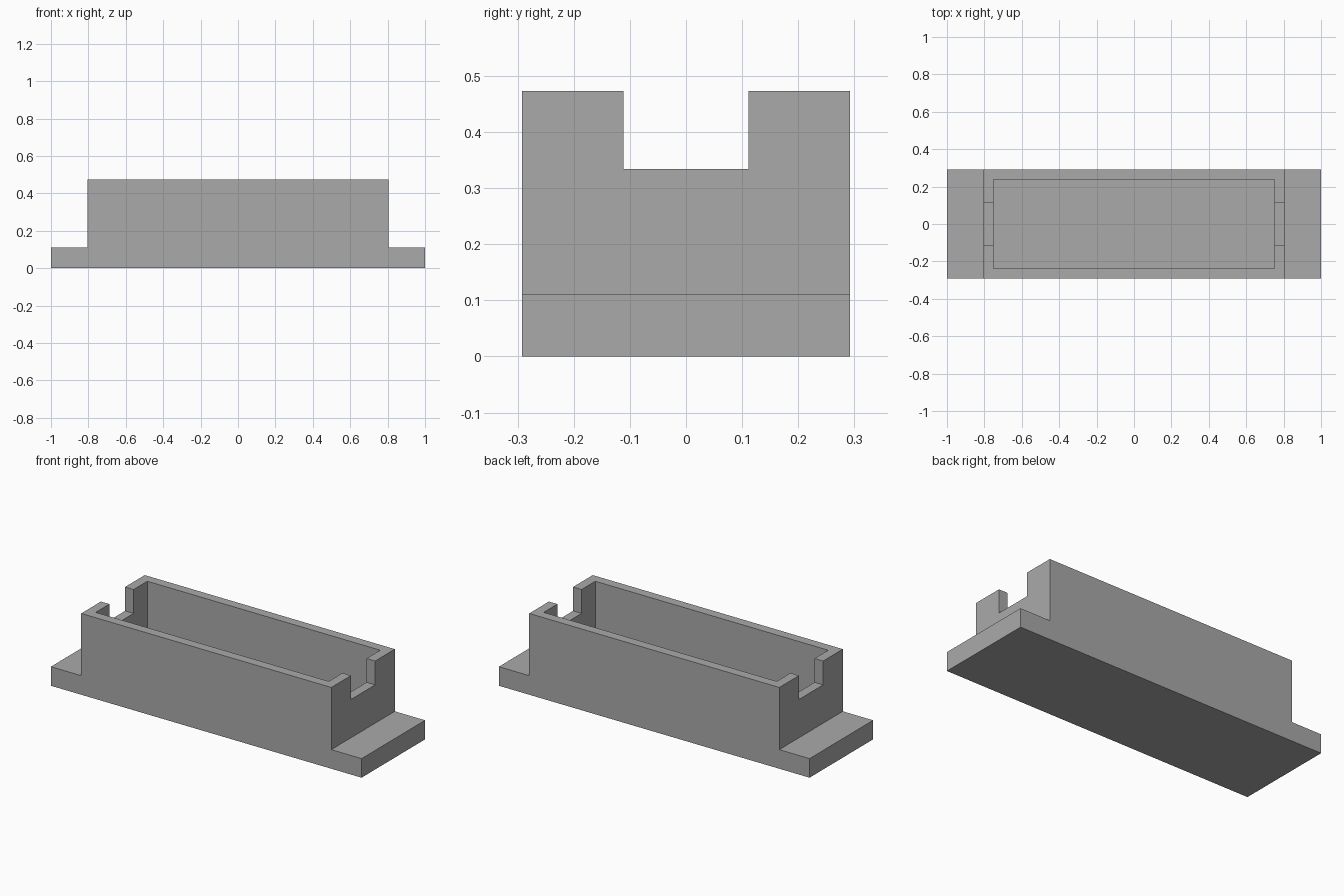
import bpy, bmesh
from mathutils import Vector

cube = bpy.data.objects.get("Cube")
if cube:
    bpy.data.objects.remove(cube, do_unlink=True)

HALF_DEPTH = 0.292
BODY_X, BODY_TOP = 0.805, 0.473
FLANGE_TOP = 0.111
WALL = 0.055
FLOOR = 0.055
NOTCH_HALF, NOTCH_Z = 0.111, 0.334

# Single grey plastic
grey = bpy.data.materials.new("grey plastic")
grey.use_nodes = True
colour = (0.4, 0.4, 0.4, 1)
grey.diffuse_color = colour
grey.node_tree.nodes["Principled BSDF"].inputs["Base Color"].default_value = colour


def extrude_profile(name, points, half):
    """Extrude an x-z outline symmetrically along y."""
    bm = bmesh.new()
    face = bm.faces.new([bm.verts.new((x, -half, z)) for x, z in points])
    result = bmesh.ops.extrude_face_region(bm, geom=[face])
    moved = [g for g in result["geom"] if isinstance(g, bmesh.types.BMVert)]
    bmesh.ops.translate(bm, verts=moved, vec=Vector((0, 2 * half, 0)))
    bmesh.ops.recalc_face_normals(bm, faces=bm.faces)
    mesh = bpy.data.meshes.new(name)
    bm.to_mesh(mesh)
    bm.free()
    mesh.materials.append(grey)
    obj = bpy.data.objects.new(name, mesh)
    bpy.context.collection.objects.link(obj)
    return obj


def box_outline(half_x, low, high):
    return [(-half_x, low), (half_x, low), (half_x, high), (-half_x, high)]


# Box body with a mounting flange at each end
right_side = [(1, 0), (1, FLANGE_TOP), (BODY_X, FLANGE_TOP), (BODY_X, BODY_TOP)]
outline = right_side + [(-x, z) for x, z in reversed(right_side)]
housing = extrude_profile("open_box_housing", outline, HALF_DEPTH)

# Inner pocket and the cable notch through both end walls
cutters = [
    extrude_profile("pocket_cutter", box_outline(BODY_X - WALL, FLOOR, 1), HALF_DEPTH - WALL),
    extrude_profile("notch_cutter", box_outline(1.2, NOTCH_Z, 1), NOTCH_HALF),
]
for cutter in cutters:
    mod = housing.modifiers.new(cutter.name, "BOOLEAN")
    mod.operation = "DIFFERENCE"
    mod.solver = "EXACT"
    mod.object = cutter

# Bake the cuts and discard the cutters
bpy.context.view_layer.update()
evaluated = housing.evaluated_get(bpy.context.evaluated_depsgraph_get())
cut_mesh = bpy.data.meshes.new_from_object(evaluated)
housing.modifiers.clear()
housing.data = cut_mesh
for cutter in cutters:
    bpy.data.objects.remove(cutter, do_unlink=True)
